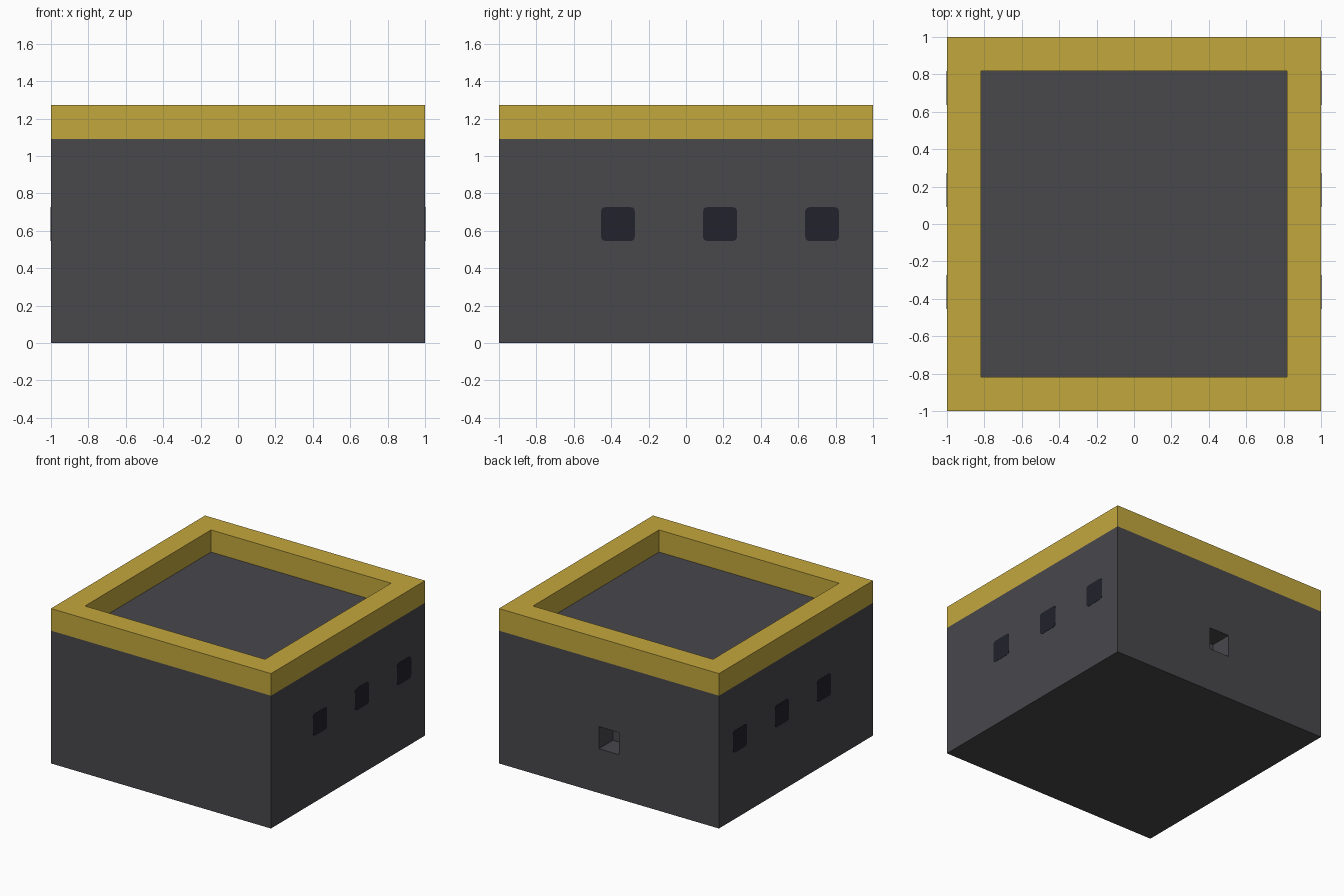
import bpy
import bmesh
from mathutils import Vector

cube = bpy.data.objects.get("Cube")
if cube:
    bpy.data.objects.remove(cube, do_unlink=True)

U = 2 / 11  # one module of the building


def material(name, rgb):
    mat = bpy.data.materials.new(name)
    mat.use_nodes = True
    mat.diffuse_color = (*rgb, 1)
    mat.node_tree.nodes["Principled BSDF"].inputs["Base Color"].default_value = (*rgb, 1)
    return mat


def box(low, high):
    bm = bmesh.new()
    bmesh.ops.create_cube(bm, size=1)
    low, high = Vector(low), Vector(high)
    for v in bm.verts:
        v.co = (low + high) / 2 + v.co * (high - low)
    bm.normal_update()
    return bm


def face_towards(bm, direction):
    return max(bm.faces, key=lambda f: f.normal.dot(Vector(direction)))


def finish(bm, name, mat):
    mesh = bpy.data.meshes.new(name)
    bm.to_mesh(mesh)
    bm.free()
    mesh.materials.append(mat)
    obj = bpy.data.objects.new(name, mesh)
    bpy.context.collection.objects.link(obj)
    return obj


def recess(bm, face, low, high, push):
    """Cut a rectangular recess: new rim inside the face, then a pushed-in floor."""
    centre = face.calc_center_median()
    bmesh.ops.inset_individual(bm, faces=[face], thickness=0.1)
    for v in face.verts:
        for i in range(3):
            if not push[i]:
                v.co[i] = high[i] if v.co[i] > centre[i] else low[i]
    bmesh.ops.inset_individual(bm, faces=[face], thickness=0)
    for v in face.verts:
        v.co += Vector(push)


grey = material("dark grey wall", (0.065, 0.063, 0.071))
gold = material("mustard rim", (0.55, 0.39, 0.048))
glass = material("navy glass", (0.016, 0.016, 0.025))

# Main block with a square niche in the back wall
bm = box((-1, -1, 0), (1, 1, 6 * U))
recess(bm, face_towards(bm, (0, 1, 0)), (-U / 2, 0, 2 * U), (U / 2, 0, 3 * U), (0, -U, 0))
finish(bm, "building_body", grey)

# Open parapet around the flat roof
bm = box((-1, -1, 6 * U), (1, 1, 7 * U))
top = face_towards(bm, (0, 0, 1))
bottom = face_towards(bm, (0, 0, -1))
recess(bm, top, (U - 1, U - 1, 0), (1 - U, 1 - U, 0), (0, 0, -U))
bmesh.ops.delete(bm, geom=[top, bottom], context="FACES_ONLY")
finish(bm, "roof_parapet", gold)

# Rounded windows, three on each side wall
for side, x in (("left", 1), ("right", -1)):
    for n, y in enumerate((-2 * U, U, 4 * U), 1):
        bm = box((x - 0.002, y - U / 2, 3 * U), (x + 0.002, y + U / 2, 4 * U))
        corners = [e for e in bm.edges if abs(e.verts[0].co.x - e.verts[1].co.x) > 0.001]
        bmesh.ops.bevel(bm, geom=corners, offset=0.025, segments=3, profile=0.5, affect="EDGES")
        finish(bm, f"{side}_window_{n}", glass)
